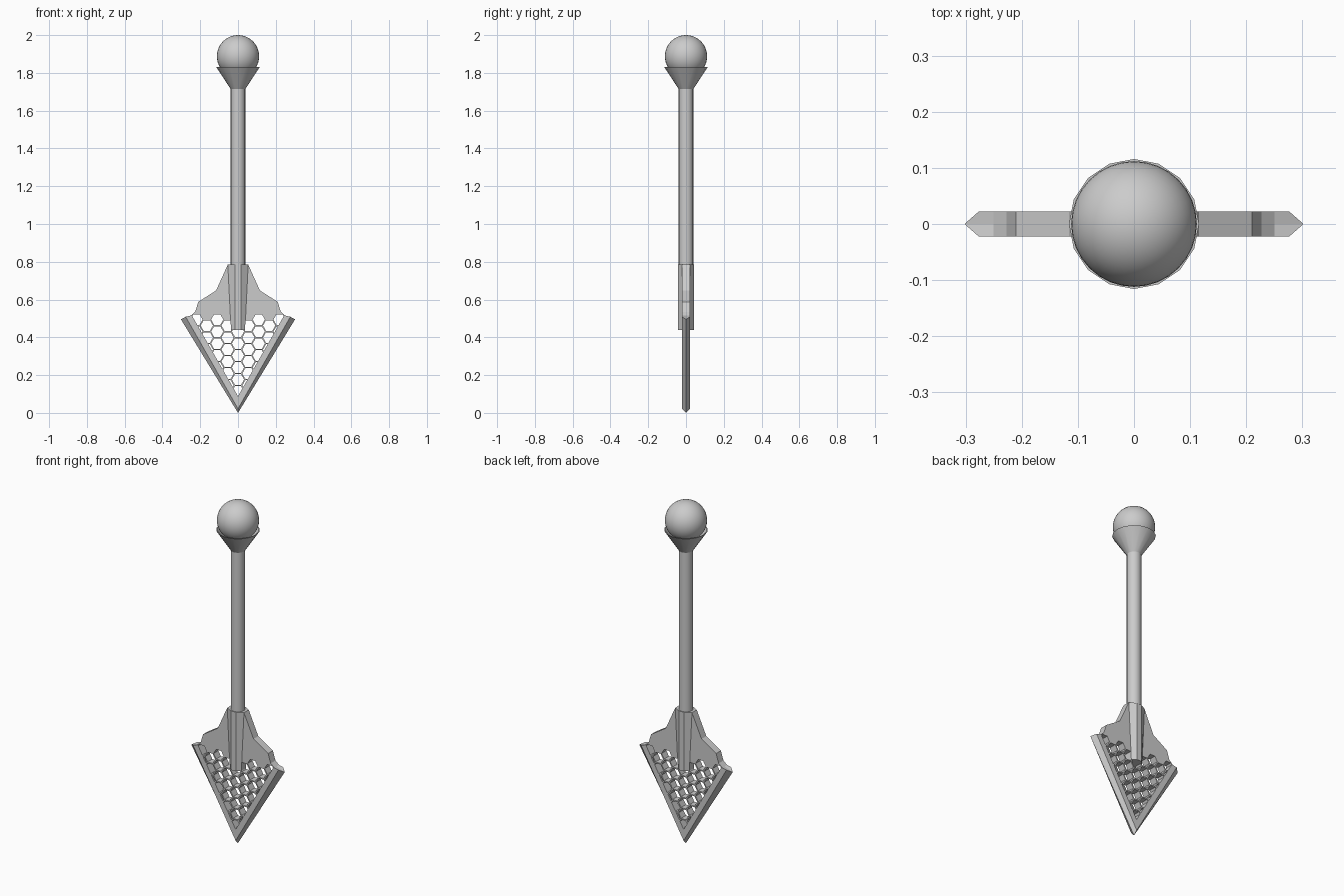
import bpy, bmesh, math
from mathutils import Vector

if "Cube" in bpy.data.objects:
    bpy.data.objects.remove(bpy.data.objects["Cube"])


def make_object(name, bm, smooth=None):
    bmesh.ops.recalc_face_normals(bm, faces=bm.faces[:])
    me = bpy.data.meshes.new(name)
    bm.to_mesh(me)
    bm.free()
    ob = bpy.data.objects.new(name, me)
    bpy.context.collection.objects.link(ob)
    bpy.ops.object.select_all(action='DESELECT')
    ob.select_set(True)
    bpy.context.view_layer.objects.active = ob
    if smooth:
        bpy.ops.object.shade_smooth_by_angle(angle=math.radians(smooth))
    return ob


def loft(bm, loops):
    """Join closed loops of equal length and cap both ends."""
    rings = [[bm.verts.new(p) for p in loop] for loop in loops]
    n = len(rings[0])
    for a, b in zip(rings, rings[1:]):
        for i in range(n):
            j = (i + 1) % n
            bm.faces.new((a[i], a[j], b[j], b[i]))
    bm.faces.new(rings[0][::-1])
    bm.faces.new(rings[-1])


def ring(r, z, sides=16):
    return [(r * math.cos(2 * math.pi * i / sides),
             r * math.sin(2 * math.pi * i / sides), z) for i in range(sides)]


def mirrored(half, tip_z):
    """Right half outline, plus mirror image and the bottom tip."""
    return [(0, tip_z)] + half + [(-x, z) for x, z in reversed(half)]


def clip(poly, inside):
    """Keep the part of a convex polygon where inside(p) >= 0."""
    out = []
    for a, b in zip(poly, poly[1:] + poly[:1]):
        da, db = inside(a), inside(b)
        if da >= 0:
            out.append(a)
        if da * db < 0:
            out.append(a.lerp(b, da / (da - db)))
    return out


# Blade with sharpened lower edges and notched shoulders
shoulder = [(.25, .515), (.227, .535), (.21, .588), (.116, .648), (.054, .785)]
face = mirrored([(.277, .509)] + shoulder, .022)
edge = mirrored([(.302, .495)] + shoulder, 0)
T = .022
bm = bmesh.new()
loft(bm, [[(x, y, z) for x, z in loop]
          for loop, y in ((face, -T), (edge, 0), (face, T))])
blade = make_object("blade", bm)

# Honeycomb holes, trimmed to the V of the blade
COL, ROW, RAD = .055, .0635, .0325
SLOPE, BASE = 1.75, .088
bm = bmesh.new()
for c in range(-4, 5):
    for k in range(7):
        if c == 0 and k == 0:
            continue
        cz = .494 - ROW * k - (ROW / 2 if c % 2 else 0)
        hexagon = [Vector((c * COL + RAD * math.cos(a * math.pi / 3),
                           cz + RAD * math.sin(a * math.pi / 3))) for a in range(6)]
        for s in (1, -1):
            if hexagon:
                hexagon = clip(hexagon, lambda p: p.y - BASE - SLOPE * s * p.x)
        if len(hexagon) < 3:
            continue
        area = abs(sum(a.cross(b) for a, b in
                       zip(hexagon, hexagon[1:] + hexagon[:1]))) / 2
        if area > .0002:
            loft(bm, [[(p.x, y, p.y) for p in hexagon] for y in (-.1, .1)])
cutter = make_object("honeycomb_cutter", bm)
cutter.hide_render = True
mod = blade.modifiers.new("holes", 'BOOLEAN')
mod.operation = 'DIFFERENCE'
mod.solver = 'EXACT'
mod.object = cutter
bpy.context.view_layer.objects.active = blade
bpy.ops.object.modifier_apply(modifier=mod.name)
bpy.data.objects.remove(cutter)

# Faceted socket joining blade and shaft
def socket_loop(w, z):
    half = [(.016, -.043), (w, -T), (w, T), (.016, .043)]
    return [(x, y, z) for x, y in half] + [(-x, y, z) for x, y in reversed(half)]


bm = bmesh.new()
loft(bm, [socket_loop(.037, .44), socket_loop(.054, .785)])
make_object("socket", bm)

# Shaft
bm = bmesh.new()
loft(bm, [ring(.039, .77), ring(.039, 1.73)])
make_object("shaft", bm, 30)

# Flared cup with a thin rim
bm = bmesh.new()
loft(bm, [ring(.039, 1.715), ring(.116, 1.832), ring(.111, 1.832), ring(.06, 1.765)])
make_object("cup", bm, 30)

# Ball in the cup
bm = bmesh.new()
bmesh.ops.create_uvsphere(bm, u_segments=32, v_segments=20, radius=.112)
bmesh.ops.translate(bm, verts=bm.verts[:], vec=(0, 0, 1.888))
make_object("ball", bm, 40)
